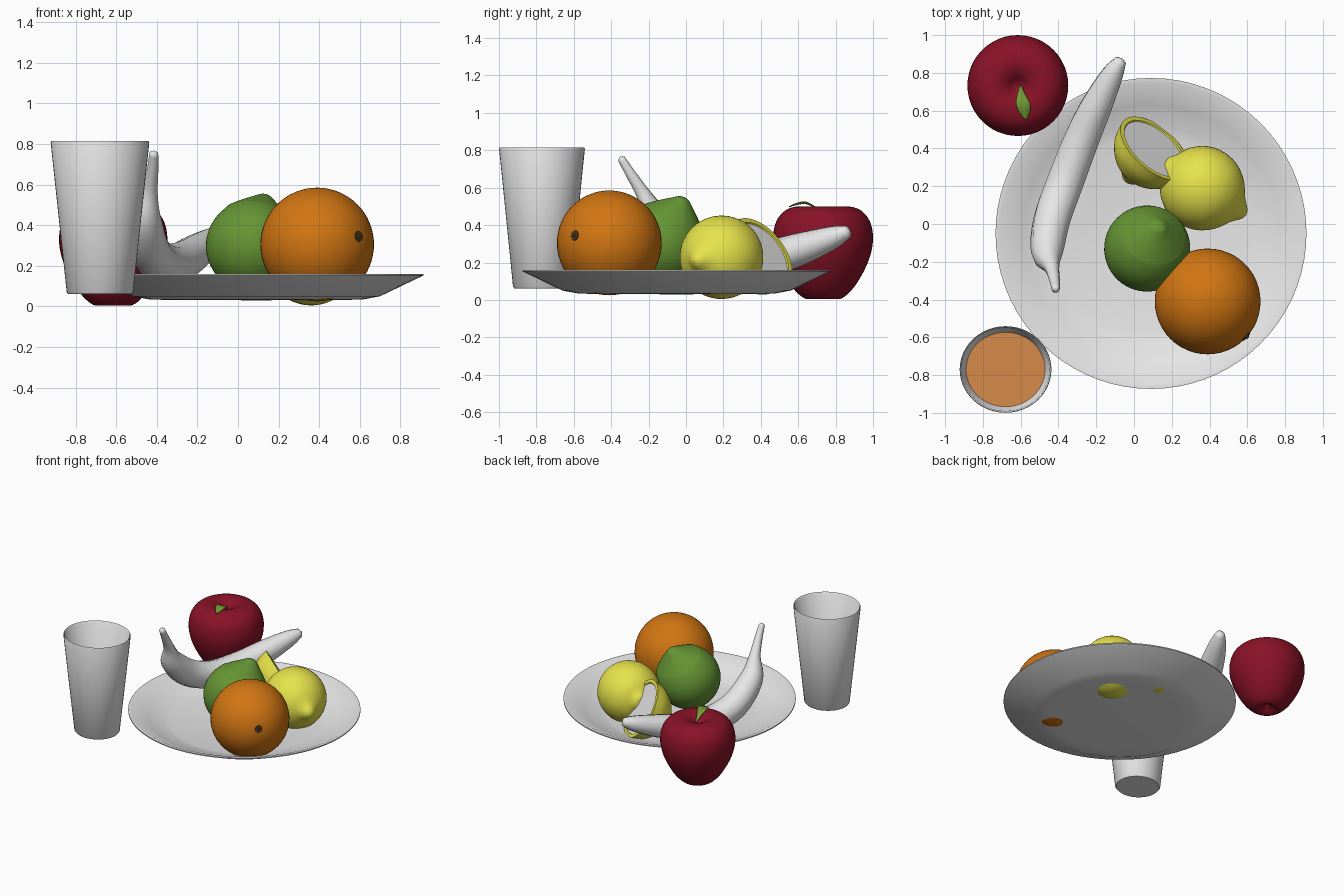
import bpy, bmesh, math
from mathutils import Vector

if "Cube" in bpy.data.objects:
    bpy.data.objects.remove(bpy.data.objects["Cube"])


def mat(name, r, g, b):
    m = bpy.data.materials.new(name)
    m.diffuse_color = (r, g, b, 1)
    m.use_nodes = True
    m.node_tree.nodes["Principled BSDF"].inputs["Base Color"].default_value = m.diffuse_color
    return m


WHITE = mat("white", 0.8, 0.8, 0.8)
RED = mat("apple red", 0.25, 0.006, 0.02)
ORANGE = mat("orange peel", 0.64, 0.18, 0.006)
YELLOW = mat("lemon yellow", 0.8, 0.77, 0.07)
GREEN = mat("lime green", 0.13, 0.30, 0.035)
LEAF = mat("leaf green", 0.17, 0.32, 0.035)
BROWN = mat("stem brown", 0.09, 0.05, 0.015)
JUICE = mat("orange juice", 0.68, 0.26, 0.065)


def finish(name, bm, mats, angle=40):
    bmesh.ops.remove_doubles(bm, verts=bm.verts, dist=1e-5)
    bmesh.ops.recalc_face_normals(bm, faces=bm.faces)
    me = bpy.data.meshes.new(name)
    bm.to_mesh(me)
    bm.free()
    for m in mats:
        me.materials.append(m)
    for p in me.polygons:
        p.use_smooth = True
    me.set_sharp_from_angle(angle=math.radians(angle))
    ob = bpy.data.objects.new(name, me)
    bpy.context.collection.objects.link(ob)
    return ob


def curve(points, n=5):
    """Catmull-Rom samples through points of any dimension."""
    p = [points[0]] + list(points) + [points[-1]]
    out = []
    for i in range(1, len(p) - 2):
        for k in range(n):
            t = k / n
            out.append(tuple(0.5 * (2 * b + (c - a) * t + (2 * a - 5 * b + 4 * c - d) * t * t
                                    + (3 * b - a - 3 * c + d) * t ** 3)
                             for a, b, c, d in zip(*p[i - 1:i + 3])))
    return out + [tuple(points[-1])]


def lathe(name, profile, loc, mats, axis=(0, 0, 1), segs=48, split=None):
    """Revolve (radius, height) points; rings from index 'split' use material 1."""
    bm = bmesh.new()
    rings = []
    for r, z in profile:
        if abs(r) < 1e-6:
            rings.append([bm.verts.new((0, 0, z))])
        else:
            rings.append([bm.verts.new((r * math.cos(2 * math.pi * i / segs),
                                        r * math.sin(2 * math.pi * i / segs), z))
                          for i in range(segs)])
    for k, (a, b) in enumerate(zip(rings, rings[1:])):
        for i in range(segs):
            j = (i + 1) % segs
            loop = [a[i % len(a)], a[j % len(a)], b[j % len(b)], b[i % len(b)]]
            loop = list(dict.fromkeys(loop))
            if len(loop) > 2:
                f = bm.faces.new(loop)
                f.material_index = 1 if split is not None and k >= split else 0
    ob = finish(name, bm, mats)
    ob.location = loc
    ob.rotation_mode = 'QUATERNION'
    ob.rotation_quaternion = Vector((0, 0, 1)).rotation_difference(Vector(axis))
    return ob


def arc(r, a0, a1, n):
    """Circle arc; angle measured up from the bottom pole, in degrees."""
    return [(r * math.sin(math.radians(a0 + (a1 - a0) * i / n)) if 0 < a0 + (a1 - a0) * i / n < 180 else 0,
             -r * math.cos(math.radians(a0 + (a1 - a0) * i / n))) for i in range(n + 1)]


# plate
lathe("plate", [(0, .03), (.45, .032), (.53, .035), (.61, .05), (.823, .152), (.823, .16),
                (.80, .16), (.68, .105), (.64, .09), (.57, .067), (.52, .055), (0, .05)],
      (.09, -.05, 0), [WHITE], segs=72)

# tumbler and the juice inside it, slightly narrower in depth
glass = lathe("tumbler", [(0, .06), (.155, .06), (.164, .07), (.243, .807), (.24, .814), (.233, .807),
                          (.157, .085), (0, .085)], (-.68, -.77, 0), [WHITE])
juice = lathe("juice", [(0, .09), (.156, .09), (.209, .58), (0, .58)], (-.68, -.77, 0), [JUICE])
for ob in (glass, juice):
    ob.scale = (1, .943, 1)

# apple
lathe("apple", curve([(0, .05), (.04, .025), (.09, .005), (.15, .05), (.205, .13), (.25, .23), (.267, .33),
                      (.25, .42), (.20, .48), (.13, .50), (.07, .485), (.025, .45), (0, .44)]),
      (-.615, .733, 0), [RED])

# apple leaf, folded along its middle
bm = bmesh.new()
rows = []
for x, y, z, w in curve([(-.60, .735, .455, .003), (-.597, .69, .495, .02), (-.588, .64, .517, .036),
                         (-.58, .59, .512, .028), (-.572, .55, .50, .002)], 4):
    rows.append([bm.verts.new((x + s * w, y, z + abs(s) * w * .25)) for s in (-1, 0, 1)])
for a, b in zip(rows, rows[1:]):
    for i in (0, 1):
        bm.faces.new((a[i], a[i + 1], b[i + 1], b[i]))
leaf = finish("apple_leaf", bm, [LEAF])
solid = leaf.modifiers.new("thickness", 'SOLIDIFY')
solid.thickness = .005

# orange with its stem button
c = Vector((.39, -.41, .305))
d = Vector((.205, -.185, .04)).normalized()
lathe("orange", arc(.28, 0, 180, 32), c, [ORANGE])
lathe("orange_button", [(0, -.02), (.032, -.01), (.026, .006), (.012, .006), (.008, .014), (0, .014)],
      c + d * .277, [BROWN], d, 10)

# lime with a blunt nub
lathe("lime", arc(.228, 0, 120, 22) + curve([(.175, .155), (.12, .205), (.065, .25), (.03, .278), (0, .284)], 4),
      (.07, -.13, .298), [GREEN], (.07, .13, .265))

# whole lemon
lathe("lemon", curve([(0, -.24), (.045, -.235), (.085, -.205), (.15, -.165), (.205, -.09), (.223, 0),
                      (.205, .09), (.15, .168), (.075, .222), (.032, .262), (0, .275)]),
      (.36, .19, .228), [YELLOW], (.43, -.26, -.03))

# halved lemon, pale cut face inside a yellow rind
lathe("lemon_half", curve([(0, -.265), (.03, -.255), (.07, -.215), (.145, -.16), (.20, -.085), (.222, 0)])
      + [(.197, 0), (.192, -.006), (0, -.006)],
      (.11, .40, .245), [YELLOW, WHITE], (.57, .65, .5), split=27)

# banana: faceted tube along a curved path of (x, y, z, radius)
path = curve([(-.415, -.345, .755, .022), (-.42, -.30, .68, .028), (-.437, -.225, .56, .042),
              (-.46, -.15, .42, .085), (-.435, .02, .275, .1), (-.365, .22, .21, .102),
              (-.28, .44, .225, .097), (-.20, .62, .275, .086), (-.115, .79, .335, .06),
              (-.07, .865, .365, .032)], 4)
bm = bmesh.new()
rings = []
SIDES = 10
for k, (x, y, z, r) in enumerate(path):
    p = Vector((x, y, z))
    t = (Vector(path[min(k + 1, len(path) - 1)][:3]) - Vector(path[max(k - 1, 0)][:3])).normalized()
    u = t.cross(Vector((-.9, .35, .0))).normalized()
    v = t.cross(u)
    rings.append([bm.verts.new(p + r * (math.cos(2 * math.pi * i / SIDES) * u
                                        + math.sin(2 * math.pi * i / SIDES) * v)) for i in range(SIDES)])
for a, b in zip(rings, rings[1:]):
    for i in range(SIDES):
        j = (i + 1) % SIDES
        bm.faces.new((a[i], a[j], b[j], b[i]))
for ring, end, nxt in ((rings[0], path[0], path[1]), (rings[-1], path[-1], path[-2])):
    e = Vector(end[:3])
    tip = bm.verts.new(e + (e - Vector(nxt[:3])).normalized() * .015)
    for i in range(SIDES):
        bm.faces.new((ring[i], ring[(i + 1) % SIDES], tip))
finish("banana", bm, [WHITE], 60)
